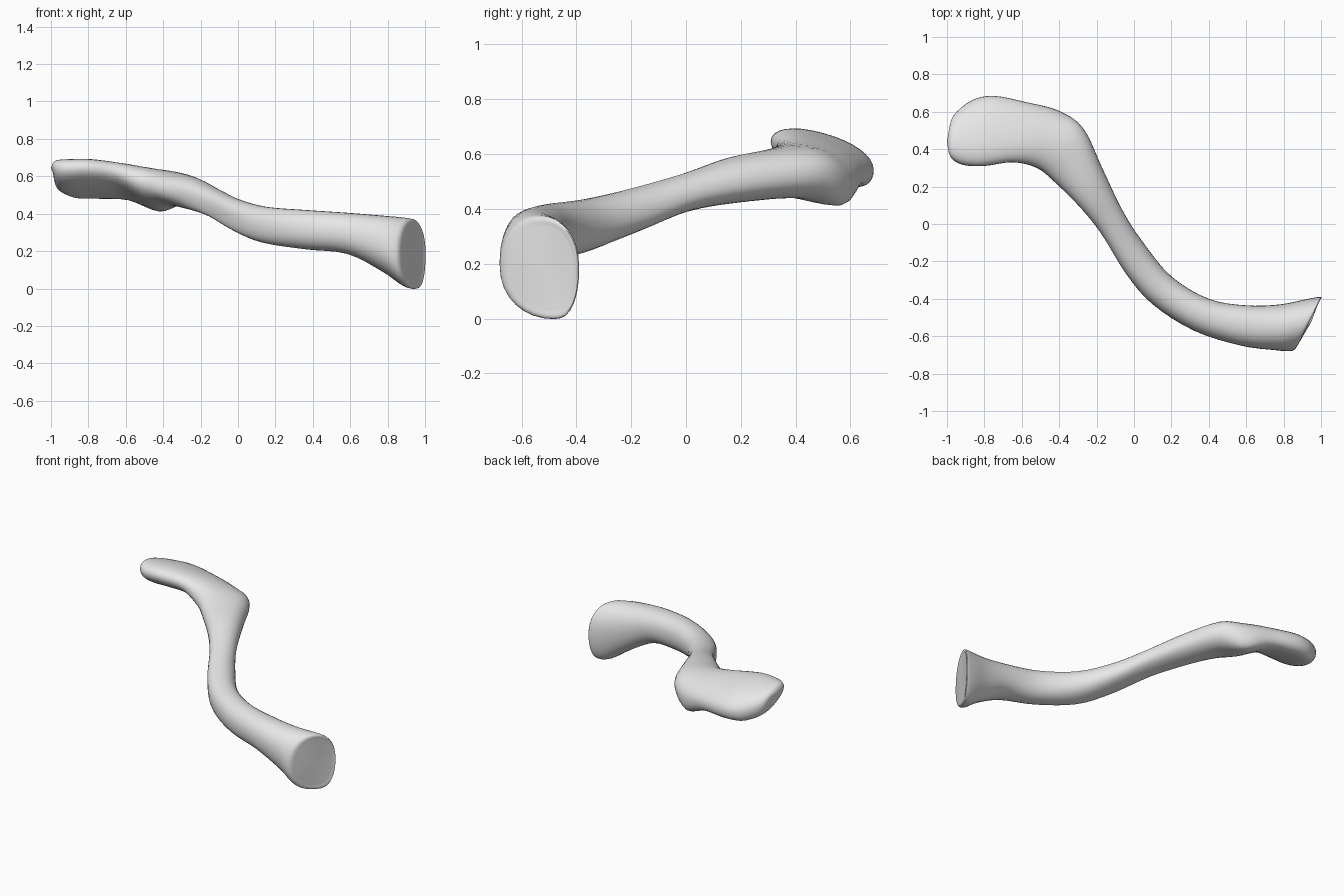
import bpy
import bmesh
import math
from mathutils import Vector

SIDES = 32
STEPS = 4

default_cube = bpy.data.objects.get("Cube")
if default_cube:
    bpy.data.objects.remove(default_cube, do_unlink=True)

# Cross-sections from the flat outer end to the flared inner end:
# back edge x, y | front edge x, y | top z, bottom z | tilt | bottom lean
SECTIONS = [
    (-.99, .50, -.99, .38, .67, .62, -.01, 0),
    (-.965, .58, -.97, .345, .685, .54, -.03, .2),
    (-.87, .66, -.91, .315, .69, .5, -.045, .4),
    (-.75, .685, -.8, .31, .69, .495, -.05, .4),
    (-.57, .65, -.65, .33, .67, .485, -.045, .4),
    (-.4, .605, -.52, .3, .645, .425, -.03, .5),
    (-.27, .51, -.42, .22, .625, .44, 0, .2),
    (-.17, .3, -.28, .08, .59, .42, 0, -.4),
    (-.06, .07, -.17, -.06, .53, .385, 0, -.6),
    (.05, -.1, -.04, -.27, .475, .31, 0, -.6),
    (.2, -.28, .1, -.43, .437, .245, 0, -.3),
    (.4, -.4, .32, -.57, .42, .21, 0, 0),
    (.6, -.435, .57, -.65, .405, .185, 0, 0),
    (.78, -.43, .76, -.675, .39, .09, 0, .2),
    (.93, -.4, .83, -.68, .38, .01, 0, .35),
    (1.0, -.39, .86, -.67, .37, .0, 0, .35),
    (.99, -.41, .88, -.64, .34, .03, 0, .35),
]


def blend(p0, p1, p2, p3, t):
    """Smooth curve through four successive values."""
    return p1 + t * ((p2 - p0) + t * ((2 * p0 - 5 * p1 + 4 * p2 - p3)
                     + t * (3 * (p1 - p2) + p3 - p0))) / 2


def smooth_sections(sections):
    last = len(sections) - 1
    result = []
    for i in range(last):
        near = [sections[min(max(i + k, 0), last)] for k in (-1, 0, 1, 2)]
        for step in range(STEPS):
            result.append([blend(*vals, step / STEPS) for vals in zip(*near)])
    result.append(sections[-1])
    return result


def soften(value):
    """Make the oval section slightly fuller."""
    return math.copysign(abs(value) ** .92, value)


def ring_points(section):
    ax, ay, bx, by, top, bottom, tilt, lean = section
    center = Vector((ax + bx, ay + by, top + bottom)) / 2
    across = Vector(((ax - bx) / 2, (ay - by) / 2, tilt))
    half = (top - bottom) / 2
    height = math.sqrt(max(half * half - tilt * tilt, half * half / 4))
    points = []
    for k in range(SIDES):
        angle = math.tau * k / SIDES
        c, s = soften(math.cos(angle)), soften(math.sin(angle))
        if s < 0:
            c += lean * s * s * (1 - abs(c) / 2)
        points.append(center + across * c + Vector((0, 0, height * s)))
    return points


# Bone body: rings joined into one closed skin
bm = bmesh.new()
rings = [[bm.verts.new(p) for p in ring_points(s)]
         for s in smooth_sections(SECTIONS)]
for first, second in zip(rings, rings[1:]):
    for k in range(SIDES):
        n = (k + 1) % SIDES
        bm.faces.new((first[k], first[n], second[n], second[k]))

# Rounded outer tip and slightly domed inner end face
for ring, tip in ((rings[0], (-1, .44, .645)), (rings[-1], (.95, -.52, .18))):
    peak = bm.verts.new(tip)
    for k in range(SIDES):
        bm.faces.new((ring[k], ring[(k + 1) % SIDES], peak))
bmesh.ops.recalc_face_normals(bm, faces=bm.faces)

mesh = bpy.data.meshes.new("collar_bone")
bm.to_mesh(mesh)
bm.free()
bone = bpy.data.objects.new("collar_bone", mesh)
bpy.context.collection.objects.link(bone)

# Plain grey surface
grey = bpy.data.materials.new("light_grey")
grey.use_nodes = True
colour = (.8, .8, .8, 1)
grey.diffuse_color = colour
for node in grey.node_tree.nodes:
    if node.type == 'BSDF_PRINCIPLED':
        node.inputs["Base Color"].default_value = colour
mesh.materials.append(grey)

bpy.ops.object.select_all(action='DESELECT')
bone.select_set(True)
bpy.context.view_layer.objects.active = bone
bpy.ops.object.shade_smooth_by_angle(angle=math.radians(45))
